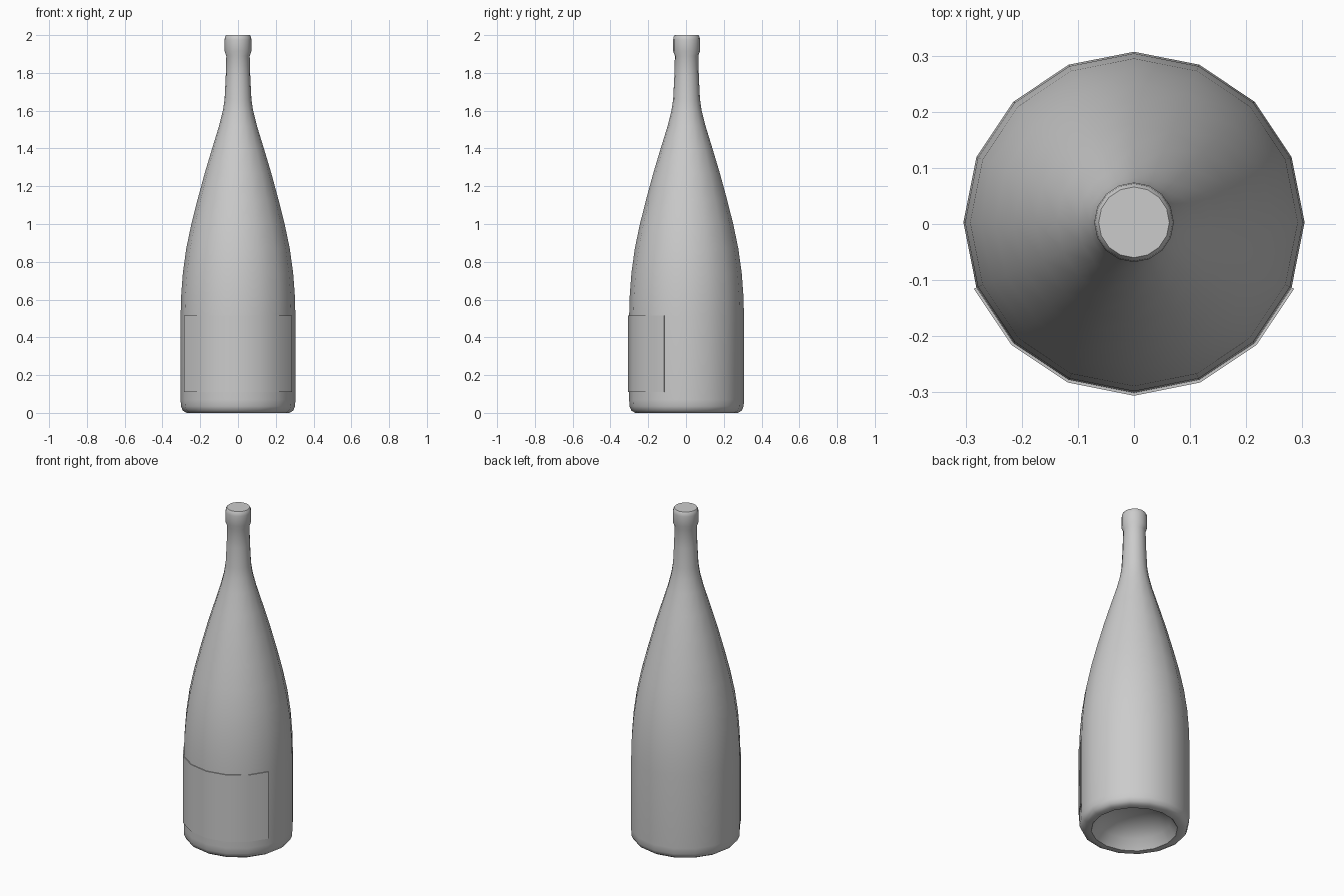
import bpy, bmesh, math

cube = bpy.data.objects.get("Cube")
if cube:
    bpy.data.objects.remove(cube, do_unlink=True)

SIDES = 16
OFFSET_Y = 0.003


def make_material(name, rgb):
    mat = bpy.data.materials.new(name)
    mat.use_nodes = True
    colour = (*rgb, 1.0)
    mat.diffuse_color = colour
    mat.node_tree.nodes["Principled BSDF"].inputs["Base Color"].default_value = colour
    return mat


def ring(bm, radius, z, steps):
    """Row of vertices at the given steps around the axis."""
    verts = []
    for i in steps:
        a = math.tau * i / SIDES
        verts.append(bm.verts.new((radius * math.cos(a), radius * math.sin(a), z)))
    return verts


def bridge(bm, low, high, closed):
    n = len(low)
    for i in range(n if closed else n - 1):
        j = (i + 1) % n
        bm.faces.new((low[i], low[j], high[j], high[i]))


def finish(bm, name, mat, angle):
    bmesh.ops.recalc_face_normals(bm, faces=bm.faces)
    mesh = bpy.data.meshes.new(name)
    bm.to_mesh(mesh)
    bm.free()
    mesh.materials.append(mat)
    obj = bpy.data.objects.new(name, mesh)
    obj.location.y = OFFSET_Y
    bpy.context.collection.objects.link(obj)
    bpy.ops.object.select_all(action="DESELECT")
    obj.select_set(True)
    bpy.context.view_layer.objects.active = obj
    bpy.ops.object.shade_smooth_by_angle(angle=math.radians(angle))
    return obj


grey = make_material("plain grey", (0.6, 0.6, 0.6))

# Bottle: punt, base, body, shoulder, neck and lip as (radius, height)
profile = [
    (0.07, 0.115), (0.14, 0.095), (0.2, 0.055), (0.238, 0.0),
    (0.272, 0.0), (0.292, 0.012), (0.302, 0.035), (0.304, 0.07),
    (0.304, 0.51), (0.301, 0.62), (0.292, 0.74), (0.274, 0.87),
    (0.247, 1.0), (0.214, 1.13), (0.176, 1.27), (0.137, 1.4),
    (0.1, 1.52), (0.08, 1.6), (0.071, 1.66), (0.065, 1.78),
    (0.062, 1.89), (0.071, 1.915), (0.071, 1.975), (0.069, 1.99), (0.063, 2.0),
]
bm = bmesh.new()
rings = [ring(bm, r, z, range(SIDES)) for r, z in profile]
for low, high in zip(rings, rings[1:]):
    bridge(bm, low, high, True)
bm.faces.new(rings[-1])
# Centre of the punt
tip = bm.verts.new((0, 0, 0.12))
for i in range(SIDES):
    bm.faces.new((rings[0][i], tip, rings[0][(i + 1) % SIDES]))
finish(bm, "bottle", grey, 50)

# Label: thin curved plate wrapped round the front
bm = bmesh.new()
steps = range(9, 16)
outer_low, outer_high = [ring(bm, 0.309, z, steps) for z in (0.11, 0.515)]
inner_low, inner_high = [ring(bm, 0.303, z, steps) for z in (0.11, 0.515)]
for low, high in ((outer_low, outer_high), (inner_low, inner_high),
                  (inner_low, outer_low), (inner_high, outer_high)):
    bridge(bm, low, high, False)
for k in (0, -1):
    bm.faces.new((outer_low[k], outer_high[k], inner_high[k], inner_low[k]))
finish(bm, "label", grey, 40)
